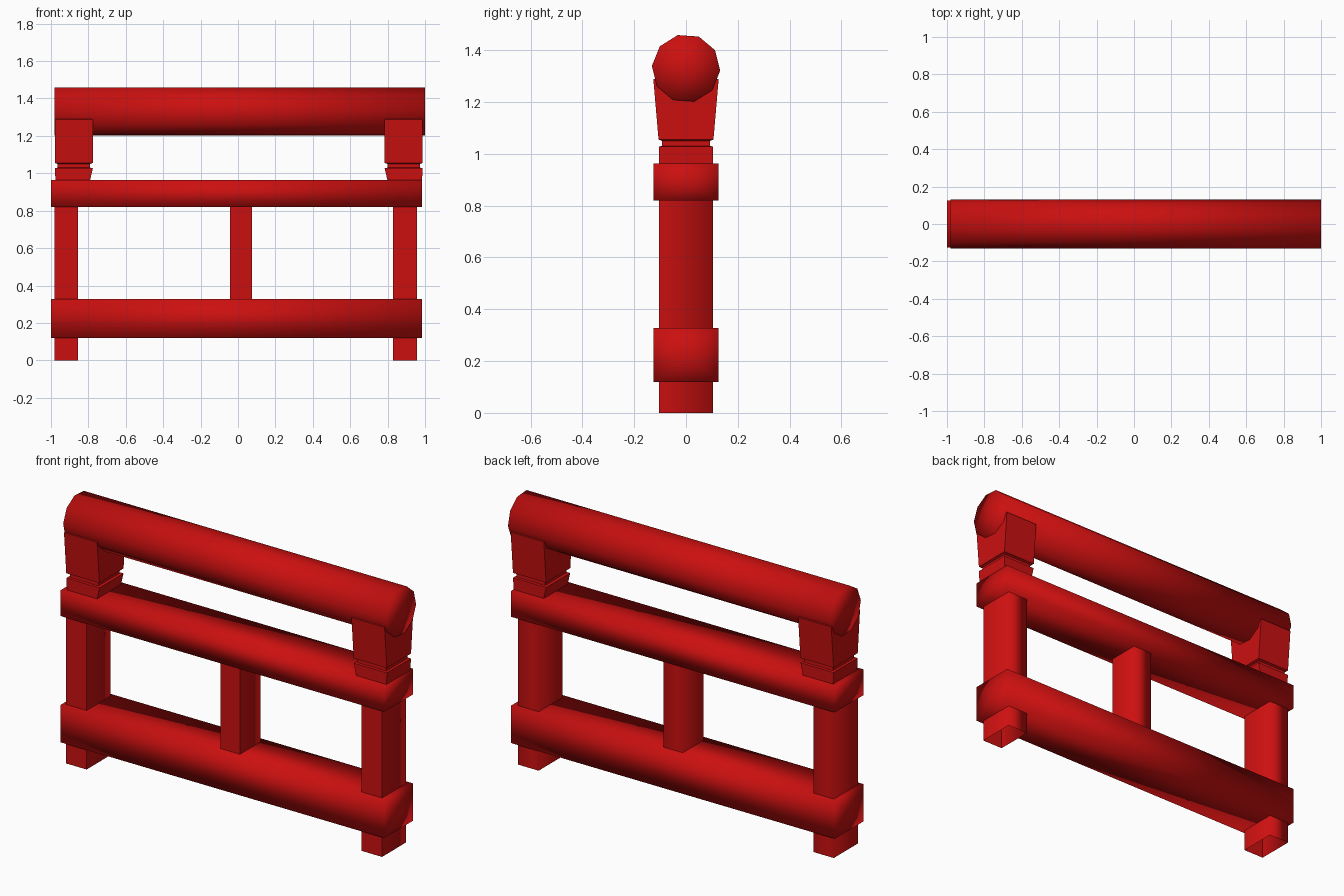
import bpy, bmesh, math

if "Cube" in bpy.data.objects:
    bpy.data.objects.remove(bpy.data.objects["Cube"])

red = bpy.data.materials.new("red paint")
red.diffuse_color = (0.6, 0.005, 0.005, 1)
red.use_nodes = True
red.node_tree.nodes["Principled BSDF"].inputs["Base Color"].default_value = red.diffuse_color


def finish(name, bm, smooth):
    me = bpy.data.meshes.new(name)
    bmesh.ops.recalc_face_normals(bm, faces=bm.faces)
    for f in bm.faces:
        f.smooth = smooth
    bm.to_mesh(me)
    bm.free()
    me.materials.append(red)
    ob = bpy.data.objects.new(name, me)
    bpy.context.collection.objects.link(ob)
    return ob


def rail(name, x0, x1, profile):
    """Smooth bar along x with fanned end caps; profile is (y, z) points."""
    bm = bmesh.new()
    rings = [[bm.verts.new((x, y, z)) for y, z in profile] for x in (x0, x1)]
    n = len(profile)
    cy = sum(p[0] for p in profile) / n
    cz = sum(p[1] for p in profile) / n
    for i in range(n):
        j = (i + 1) % n
        bm.faces.new((rings[0][i], rings[0][j], rings[1][j], rings[1][i]))
    for ring, x in zip(rings, (x0, x1)):
        c = bm.verts.new((x, cy, cz))
        for i in range(n):
            bm.faces.new((ring[i], ring[(i + 1) % n], c))
    finish(name, bm, True)


def loft(name, sections, smooth=False):
    """Open-ended rectangular sleeve through (x0, x1, half_depth, z) sections."""
    bm = bmesh.new()
    rings = [[bm.verts.new(p) for p in ((a, -d, z), (b, -d, z), (b, d, z), (a, d, z))]
             for a, b, d, z in sections]
    for lo, hi in zip(rings, rings[1:]):
        for i in range(4):
            j = (i + 1) % 4
            bm.faces.new((lo[i], lo[j], hi[j], hi[i]))
    if smooth:  # crisp front corners, soft back corners
        for e in bm.edges:
            if all(v.co.y < 0 for v in e.verts):
                e.smooth = False
    finish(name, bm, smooth)


def rect(d, z0, z1):
    return [(-d, z0), (d, z0), (d, z1), (-d, z1)]


# Ten-sided top rail
top = [(0.132 * math.cos(math.radians(-4 + 36 * i)),
        1.33 + 0.132 * math.sin(math.radians(-4 + 36 * i))) for i in range(10)]
rail("top_rail", -0.98, 1.0, top)

# Rectangular middle and lower rails
rail("middle_rail", -1.0, 0.985, rect(0.126, 0.82, 0.963))
rail("lower_rail", -1.0, 0.985, rect(0.126, 0.12, 0.327))

# Legs and centre slat
loft("left_leg", [(-0.98, -0.855, 0.105, 0), (-0.98, -0.855, 0.105, 0.9)], True)
loft("right_leg", [(0.83, 0.957, 0.105, 0), (0.83, 0.957, 0.105, 0.9)], True)
loft("centre_slat", [(-0.043, 0.075, 0.09, 0.25), (-0.043, 0.075, 0.09, 0.9)], True)

# Necked brackets holding the top rail (inner edge, outer edge, half depth, height)
bracket = [(0.795, 0.98, 0.105, 0.93), (0.795, 0.98, 0.105, 0.962),
           (0.78, 0.983, 0.105, 1.028), (0.795, 0.97, 0.093, 1.03),
           (0.795, 0.97, 0.093, 1.05), (0.78, 0.983, 0.106, 1.055),
           (0.78, 0.983, 0.126, 1.288), (0.82, 0.95, 0.06, 1.3)]
for name, s in (("left_bracket", -1), ("right_bracket", 1)):
    loft(name, [(min(s * a, s * b) + 0.004, max(s * a, s * b) + 0.004, d, z)
                for a, b, d, z in bracket])
